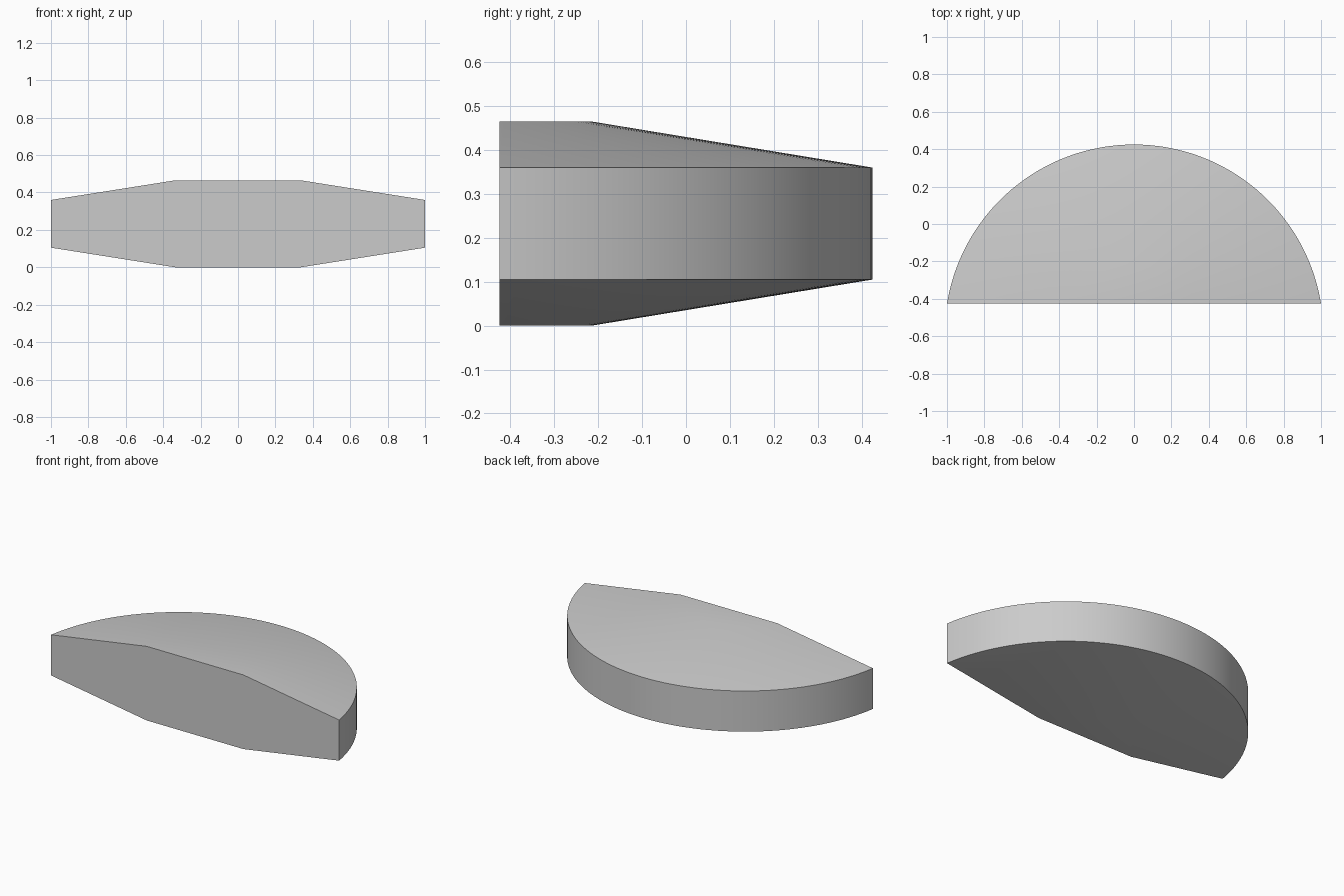
import bpy, bmesh, math

cube = bpy.data.objects.get("Cube")
if cube:
    bpy.data.objects.remove(cube, do_unlink=True)

# Dimensions: two concentric arcs cut by the flat front plane
FRONT, CENTRE = -0.425, -0.588
OUTER_R, INNER_R = 1.013, 0.373
SEGMENTS = 64


def arc(bm, radius, z):
    """Ring of vertices from the right end of the front plane to the left."""
    half = math.acos((FRONT - CENTRE) / radius)
    angles = [half * (1 - 2 * i / SEGMENTS) for i in range(SEGMENTS + 1)]
    return [bm.verts.new((radius * math.sin(a), CENTRE + radius * math.cos(a), z))
            for a in angles]


# Wedge-edged half disc: lower bevel, upright rim, upper bevel
bm = bmesh.new()
rings = [arc(bm, r, z) for r, z in
         [(INNER_R, 0), (OUTER_R, 0.105), (OUTER_R, 0.36), (INNER_R, 0.465)]]
for low, high in zip(rings, rings[1:]):
    for i in range(SEGMENTS):
        bm.faces.new((low[i], low[i + 1], high[i + 1], high[i]))

# Flat centre caps and the flat front
bm.faces.new(rings[0])
bm.faces.new(rings[-1])
bm.faces.new([r[0] for r in rings] + [r[-1] for r in reversed(rings)])
bmesh.ops.recalc_face_normals(bm, faces=bm.faces)

mesh = bpy.data.meshes.new("half_disc")
bm.to_mesh(mesh)
bm.free()
body = bpy.data.objects.new("half_disc", mesh)
bpy.context.collection.objects.link(body)

# Plain grey
grey = bpy.data.materials.new("light_grey")
grey.use_nodes = True
colour = (0.6, 0.6, 0.6, 1)
grey.diffuse_color = colour
grey.node_tree.nodes["Principled BSDF"].inputs["Base Color"].default_value = colour
mesh.materials.append(grey)

# Smooth curved surfaces, sharp rims
bpy.ops.object.select_all(action="DESELECT")
body.select_set(True)
bpy.context.view_layer.objects.active = body
bpy.ops.object.shade_smooth_by_angle(angle=math.radians(30))
